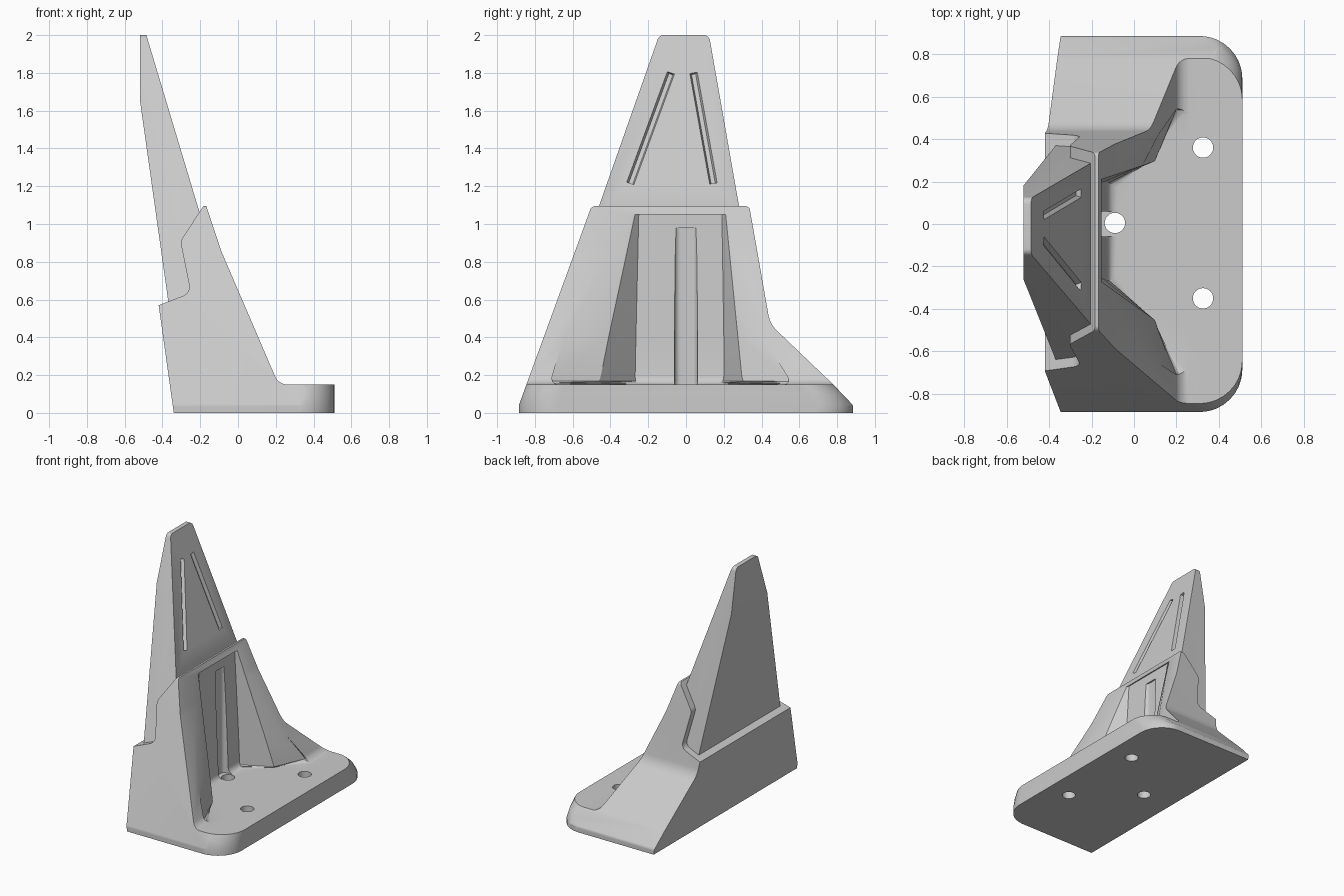
import bpy, bmesh, math
from mathutils import Vector, Matrix

cube = bpy.data.objects.get("Cube")
if cube:
    bpy.data.objects.remove(cube, do_unlink=True)

grey = bpy.data.materials.new("mid_grey")
grey.use_nodes = True
COLOUR = (0.6, 0.6, 0.6, 1)
grey.diffuse_color = COLOUR
grey.node_tree.nodes["Principled BSDF"].inputs["Base Color"].default_value = COLOUR


def make(name, bm):
    bmesh.ops.recalc_face_normals(bm, faces=bm.faces)
    mesh = bpy.data.meshes.new(name)
    bm.to_mesh(mesh)
    bm.free()
    mesh.materials.append(grey)
    obj = bpy.data.objects.new(name, mesh)
    bpy.context.collection.objects.link(obj)
    return obj


def rounded(points, steps=6):
    """Turn (a, b[, radius]) corners into an outline with filleted corners."""
    out = []
    for i, p in enumerate(points):
        c = Vector(p[:2])
        if len(p) < 3:
            out.append(c)
            continue
        u = (Vector(points[i - 1][:2]) - c).normalized()
        v = (Vector(points[(i + 1) % len(points)][:2]) - c).normalized()
        half = u.angle(v) / 2
        centre = c + (u + v).normalized() * (p[2] / math.sin(half))
        a = c + u * (p[2] / math.tan(half)) - centre
        b = c + v * (p[2] / math.tan(half)) - centre
        for k in range(steps + 1):
            t = k / steps
            out.append(centre + a.lerp(b, t).normalized() * p[2])
    return out


def loft(name, rings, fillet_floor=0):
    """Skin closed rings of equal length and cap both ends."""
    bm = bmesh.new()
    vs = [[bm.verts.new(p) for p in ring] for ring in rings]
    n = len(vs[0])
    for lo, hi in zip(vs, vs[1:]):
        for i in range(n):
            j = (i + 1) % n
            bm.faces.new((lo[i], lo[j], hi[j], hi[i]))
    floor = bm.faces.new(vs[0])
    bm.faces.new(vs[-1])
    if fillet_floor:
        bmesh.ops.bevel(bm, geom=list(floor.edges), offset=fillet_floor, segments=5,
                        profile=0.5, affect='EDGES', clamp_overlap=False)
    return make(name, bm)


def prism_y(name, profile, half=1.2):
    return loft(name, [[(a, y, b) for a, b in profile] for y in (-half, half)])


def prism_x(name, profile, half=1.2):
    return loft(name, [[(x, a, b) for a, b in profile] for x in (-half, half)])


def boolean(obj, tool, operation):
    mod = obj.modifiers.new("cut", 'BOOLEAN')
    mod.operation, mod.solver, mod.object = operation, 'EXACT', tool
    graph = bpy.context.evaluated_depsgraph_get()
    mesh = bpy.data.meshes.new_from_object(obj.evaluated_get(graph))
    obj.modifiers.clear()
    obj.data = mesh
    bpy.data.objects.remove(tool, do_unlink=True)


def finish(obj):
    bpy.ops.object.select_all(action='DESELECT')
    obj.select_set(True)
    bpy.context.view_layer.objects.active = obj
    bpy.ops.object.shade_smooth_by_angle(angle=math.radians(28))


# Bracket: side profile, trimmed by its facing outline and rounded plate
bracket = prism_y("bracket", rounded([
    (-0.34, 0), (-0.42, 0.57), (-0.25, 0.635, 0.05), (-0.305, 0.91, 0.06),
    (-0.183, 1.095), (-0.168, 1.095), (-0.09, 0.86, 0.6), (0.215, 0.15, 0.07),
    (0.51, 0.15), (0.51, 0)]))

boolean(bracket, prism_x("facing_outline", rounded([
    (-0.885, -0.1), (-0.885, 0.04, 0.05), (-0.5, 1.095, 0.03), (0.335, 1.095, 0.025),
    (0.445, 0.47, 0.15), (0.78, 0.15, 0.1), (0.885, 0.04, 0.03), (0.885, -0.1)])),
    'INTERSECT')

plate_rings = []
for z, y0, y1 in ((-0.1, -0.885, 0.885), (0.04, -0.885, 0.885),
                  (0.1, -0.87, 0.845), (0.15, -0.845, 0.785), (1.3, -0.845, 0.785)):
    ring = rounded([(-0.8, y0), (0.51, y0, 0.2), (0.51, y1, 0.2), (-0.8, y1)], 10)
    plate_rings.append([(a, b, z) for a, b in ring])
boolean(bracket, loft("plate_outline", plate_rings), 'INTERSECT')

# Front pocket between the two side gussets
pocket = []
for z, wall, knee, mouth, ys in (
        (0.15, -0.125, 0.11, 0.2, (-0.27, -0.46, -0.72, 0.56, 0.3, 0.2)),
        (0.4, -0.135, 0.04, 0.11, (-0.265, -0.41, -0.65, 0.41, 0.275, 0.2)),
        (1.05, -0.162, -0.155, -0.14, (-0.25, -0.27, -0.41, 0.29, 0.21, 0.19))):
    xs = (wall, knee, mouth, mouth, knee, wall)
    ring = [(x, y, z) for x, y in zip(xs, ys)]
    pocket.append(ring[:3] + [(0.7, ys[2], z), (0.7, ys[3], z)] + ring[3:])
boolean(bracket, loft("pocket", pocket, 0.045), 'DIFFERENCE')

# Upright tool channel above the rear hole
channel = [[(x, y, z) for x, y in rounded(
    [(-0.17, -0.06, 0.03), (-0.04, -0.06, 0.03), (-0.04, 0.06, 0.03), (-0.17, 0.06, 0.03)])]
    for z in (0.15, 0.98)]
boolean(bracket, loft("channel", channel), 'DIFFERENCE')

# Mounting holes
for x, y in ((0.325, 0.36), (0.325, -0.35), (-0.09, 0.005)):
    bm = bmesh.new()
    bmesh.ops.create_cone(bm, cap_ends=True, segments=32, radius1=0.048, radius2=0.048,
                          depth=0.6, matrix=Matrix.Translation((x, y, 0)))
    boolean(bracket, make("hole", bm), 'DIFFERENCE')
finish(bracket)

# Tapered upright panel seated in the bracket
panel = prism_y("upright_panel", [
    (-0.365, 0.56), (-0.52, 1.66), (-0.52, 2), (-0.485, 2), (-0.2, 1.05), (-0.25, 0.56)])
boolean(panel, prism_x("panel_outline", rounded([
    (-0.67, 0.5), (-0.142, 2, 0.035), (0.122, 2, 0.035), (0.385, 0.5)])), 'INTERSECT')


# Two tapered slots sunk into the panel's sloping face
def on_face(y, z):
    return Vector((-0.485 + (2 - z) * 0.3, y, z))


normal = Vector((1, 0, 0.3)).normalized()
for top, bottom in (((-0.08, 1.8), (-0.295, 1.215)), ((0.04, 1.8), (0.145, 1.215))):
    p, q = on_face(*top), on_face(*bottom)
    along = (q - p).normalized()
    frame = Matrix((along, normal.cross(along), normal)).transposed().to_4x4()
    frame.translation = (p + q) / 2
    bm = bmesh.new()
    bmesh.ops.create_cube(bm, size=1)
    for v in bm.verts:
        width = 0.022 if v.co.z < 0 else 0.058
        v.co = Vector((v.co.x * (p - q).length, v.co.y * width, v.co.z * 0.05))
    bm.transform(frame)
    boolean(panel, make("slot", bm), 'DIFFERENCE')
finish(panel)
